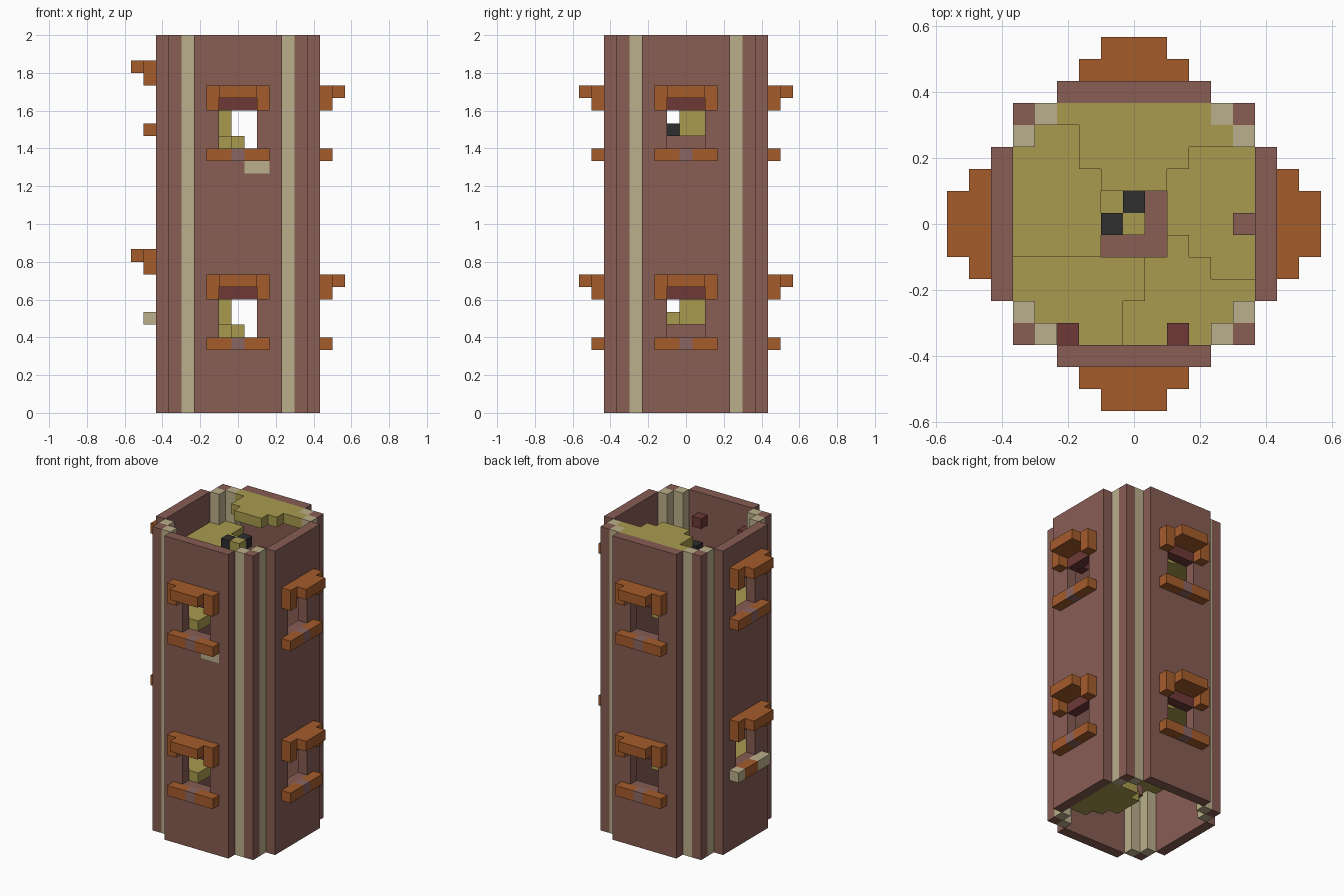
import bpy, bmesh
from mathutils import Vector

cube = bpy.data.objects.get("Cube")
if cube:
    bpy.data.objects.remove(cube, do_unlink=True)

V = 1 / 15          # block size
H = 30              # tower height in blocks
TURN = 15           # blocks per storey


def linear(c):
    c /= 255
    return c / 12.92 if c < 0.04045 else ((c + 0.055) / 1.055) ** 2.4


PALETTE = {
    "brown": (136, 93, 84), "cream": (187, 175, 139), "orange": (165, 92, 43),
    "olive": (169, 154, 78), "dark_red": (109, 57, 54), "black": (46, 46, 47),
    "mauve": (138, 102, 98),
}
NAMES = list(PALETTE)
MATS = []
for name, rgb in PALETTE.items():
    col = [linear(c) for c in rgb] + [1]
    m = bpy.data.materials.new(name)
    m.use_nodes = True
    m.diffuse_color = col
    bsdf = m.node_tree.nodes["Principled BSDF"]
    bsdf.inputs["Base Color"].default_value = col
    bsdf.inputs["Roughness"].default_value = 0.9
    MATS.append(m)


def build(name, cells):
    """Make one object from a dict of block position -> colour, outer faces only."""
    bm = bmesh.new()
    for pos, colour in cells.items():
        centre = Vector((pos[0], pos[1], pos[2] + 0.5))
        for axis in range(3):
            for sign in (-1, 1):
                n = Vector((0, 0, 0))
                n[axis] = sign
                if tuple(p + int(d) for p, d in zip(pos, n)) in cells:
                    continue
                u = Vector((0, 0, 0))
                u[(axis + 1) % 3] = 0.5
                w = n.cross(u)
                mid = centre + n * 0.5
                corners = (-u - w, u - w, u + w, -u + w)
                f = bm.faces.new([bm.verts.new((mid + c) * V) for c in corners])
                f.material_index = NAMES.index(colour)
    bmesh.ops.remove_doubles(bm, verts=bm.verts, dist=0.001)
    mesh = bpy.data.meshes.new(name)
    bm.to_mesh(mesh)
    bm.free()
    for m in MATS:
        mesh.materials.append(m)
    obj = bpy.data.objects.new(name, mesh)
    bpy.context.collection.objects.link(obj)


def turned(cells, k):
    """Rotate blocks by k quarter turns about the tower axis."""
    for _ in range(k):
        cells = {(-y, x, z): c for (x, y, z), c in cells.items()}
    return cells


SIDES = ("front", "left", "back", "right")
for k, side in enumerate(SIDES):
    lift = 2 if k == 3 else 0
    # wall panel with two window openings and dark lintels
    wall = {(x, -6, z): "brown" for x in range(-3, 4) for z in range(H)}
    for base in (lift, TURN + lift):
        for x in (-1, 0, 1):
            for z in (6, 7, 8):
                del wall[(x, -6, base + z)]
            wall[(x, -6, base + 9)] = "dark_red"
    if k == 0:
        wall[(1, -6, 19)] = wall[(2, -6, 19)] = "cream"
    build(side + "_wall", turned(wall, k))

    # stepped corner post
    post = {}
    for z in range(H):
        post.update({(5, -5, z): "brown", (4, -5, z): "cream", (5, -4, z): "cream"})
    build(side + "_corner_post", turned(post, k))

    # sill and hood of each window
    for level, base in (("lower", lift), ("upper", TURN + lift)):
        sill = {(x, -7, base + 5): "orange" for x in range(-2, 3)}
        if k == 3 and level == "lower":
            sill = {p: "orange" if p[0] in (-1, 0) else "cream" for p in sill}
        else:
            sill[(0, -7, base + 5)] = "mauve"
        build(f"{side}_{level}_sill", turned(sill, k))
        hood = {(x, -7, base + 10): "orange" for x in range(-2, 3)}
        hood.update({(x, -7, base + 9): "orange" for x in (-2, 2)})
        hood.update({(x, -8, base + 10): "orange" for x in (-1, 0, 1)})
        build(f"{side}_{level}_hood", turned(hood, k))


# winding floor: five landings per storey, climbing around the open core
def landing(x, y):
    if y <= -2 and x <= (0 if y >= -3 else -1):
        return 6
    if x >= -1 and y >= max(2, min(x, 3) + 1) or (x == -2 and y >= 3) or y >= 5:
        return 14
    if x < 0:
        return 11
    if x >= 2 and y >= 2 - min(x, 4):
        return 0
    return 3


stairs = {}
for base in (0, TURN):
    for x in range(-5, 6):
        for y in range(-5, 6):
            if max(abs(x), abs(y)) > 1 and abs(x) + abs(y) < 9:
                stairs[(x, y, base + landing(x, y))] = "olive"
    # small treads beside the core
    stairs[(-2, -1, base + 7)] = "black" if base else "olive"
    for y in (0, 1):
        for z in (7, 8):
            stairs[(-1, y, base + z)] = "olive"
stairs[(5, 0, TURN + 1)] = "brown"
build("winding_floor", stairs)

# brown base of the core
build("core_base", {(x, y, 3): "brown" for x in (-1, 0, 1) for y in (-1, 0, 1)
                    if x == 1 or y == -1})

# hanging lamp in the core
lamp = {(0, 0, z): "black" for z in (25, 26)}
lamp.update({(0, 0, 27): "olive", (0, 1, 27): "black", (-1, 0, 27): "black"})
build("lamp", lamp)

# pegs on the inside of the front wall
for i, x in enumerate((-3, 2)):
    build(f"wall_peg_{i + 1}", {(x, -5, 27): "dark_red"})
